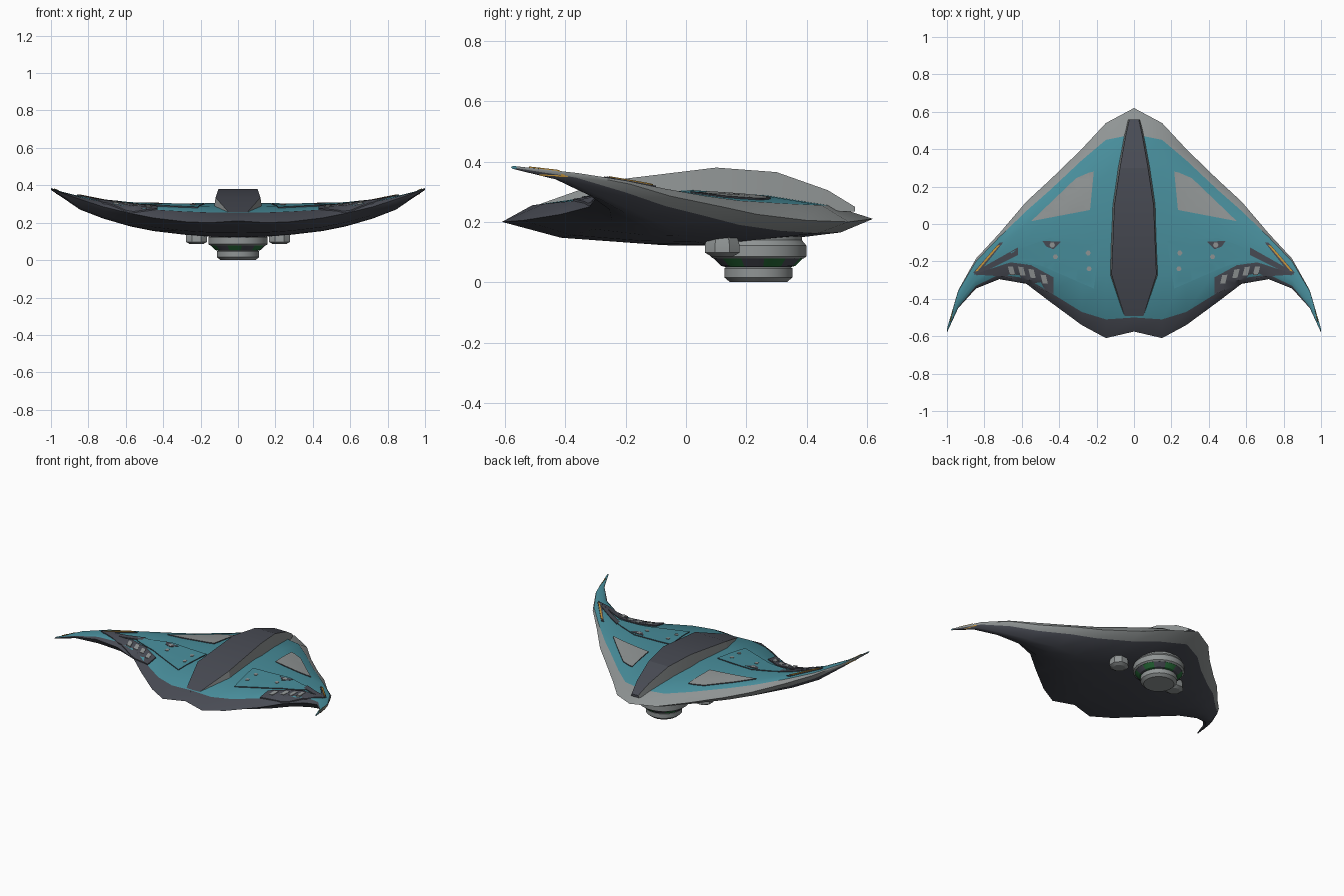
import bpy, bmesh, math
from mathutils import Vector
from mathutils.bvhtree import BVHTree

cube = bpy.data.objects.get("Cube")
if cube:
    bpy.data.objects.remove(cube, do_unlink=True)


def material(name, r, g, b):
    m = bpy.data.materials.new(name)
    m.use_nodes = True
    m.diffuse_color = (r, g, b, 1)
    m.node_tree.nodes["Principled BSDF"].inputs["Base Color"].default_value = (r, g, b, 1)
    return m


teal = material("teal", .065, .27, .33)
grey = material("light grey", .28, .30, .30)
dark = material("dark slate", .065, .07, .088)
green = material("green", .02, .15, .04)
orange = material("orange", .58, .30, .04)


def finish(name, bm, mats, angle=30):
    bmesh.ops.recalc_face_normals(bm, faces=bm.faces)
    mesh = bpy.data.meshes.new(name)
    bm.to_mesh(mesh)
    bm.free()
    for m in mats:
        mesh.materials.append(m)
    mesh.shade_smooth()
    mesh.set_sharp_from_angle(angle=math.radians(angle))
    obj = bpy.data.objects.new(name, mesh)
    bpy.context.collection.objects.link(obj)
    return obj


def loft(rings, rule, cap=(0, 0)):
    """Skin closed rings; rule(segment, strip) gives the material index."""
    bm = bmesh.new()
    loops = [[bm.verts.new(p) for p in ring] for ring in rings]
    n = len(rings[0])
    for k, (a, b) in enumerate(zip(loops, loops[1:])):
        for i in range(n):
            j = (i + 1) % n
            bm.faces.new((a[i], a[j], b[j], b[i])).material_index = rule(k, i)
    for loop, m in zip((loops[0], loops[-1]), cap):
        bm.faces.new(loop).material_index = m
    return bm


# Hull: x, rear edge, rear lip, front lip, front edge, then heights of edge, lip, crown, keel
stations = [
    (0, -.575, -.50, .48, .62, .21, .255, .305, .12),
    (.15, -.61, -.51, .45, .54, .20, .255, .305, .125),
    (.28, -.54, -.47, .34, .40, .205, .26, .30, .135),
    (.45, -.415, -.365, .18, .235, .225, .27, .30, .155),
    (.575, -.32, -.29, .07, .12, .25, .285, .305, .18),
    (.72, -.295, -.27, -.07, -.05, .285, .31, .32, .222),
    (.845, -.345, -.33, -.20, -.185, .325, .337, .342, .27),
    (.94, -.45, -.445, -.36, -.355, .358, .362, .365, .335),
    (1, -.58, -.578, -.562, -.56, .381, .384, .385, .375),
]


def hull_ring(st, side):
    x, re, rl, fl, fe, ze, zl, zt, zb = st
    pts = [(re, ze), (rl, zl)]
    pts += [(rl + (fl - rl) * t, zl + (zt - zl) * k) for t, k in ((.25, .7), (.55, 1), (.8, .65))]
    pts += [(fl, zl), (fe, ze)]
    pts += [(re + (fe - re) * t, ze + (zb - ze) * k) for t, k in ((.91, .5), (.6, 1), (.42, .97), (.17, .7))]
    return [(x * side, y, z) for y, z in pts]


rings = [hull_ring(s, -1) for s in reversed(stations[1:])] + [hull_ring(s, 1) for s in stations]
strip_colours = [2, 0, 0, 0, 0, 1, 1, 2, 2, 2, 2]
bm = loft(rings, lambda k, i: strip_colours[i])
bmesh.ops.recalc_face_normals(bm, faces=bm.faces)
surface = BVHTree.FromBMesh(bm)
finish("hull", bm, [teal, grey, dark], 40)

# Spine canopy: y, base half width, top half width, top height
spine = [(-.51, .05, .045, .25), (-.27, .135, .12, .335), (.1, .12, .105, .38),
         (.3, .09, .075, .365), (.47, .055, .045, .305), (.56, .03, .025, .25)]
rings = [[(-b, y, .235), (-t, y, z), (t, y, z), (b, y, .235)] for y, b, t, z in spine]
finish("spine_canopy", loft(rings, lambda k, i: 0 if i == 1 else 1), [dark, grey], 15)


def drape(p):
    hit = surface.ray_cast(Vector((p.x, p.y, 1)), Vector((0, 0, -1)))[0]
    return hit or surface.find_nearest(Vector((p.x, p.y, .35)))[0]


def plate(name, outline, mats, lift=.006, border=0):
    """Thin plate laid on the hull, with an optional inset centre; made for both sides."""
    for side, label in ((1, "left"), (-1, "right")):
        bm = bmesh.new()
        face = bm.faces.new([bm.verts.new((x * side, y, 0)) for x, y in outline])
        if border:
            bmesh.ops.inset_individual(bm, faces=[face], thickness=border, use_even_offset=True)
            face.material_index = 1
        bmesh.ops.triangulate(bm, faces=bm.faces[:])
        for axis in (Vector((1, 0, 0)), Vector((0, 1, 0))):
            for step in range(-16, 17):
                bmesh.ops.bisect_plane(bm, geom=bm.verts[:] + bm.edges[:] + bm.faces[:],
                                       plane_co=axis * step * .06, plane_no=axis)
        for v in bm.verts:
            v.co = drape(v.co) - Vector((0, 0, .003))
        made = bmesh.ops.extrude_face_region(bm, geom=bm.faces[:], use_keep_orig=True)["geom"]
        for v in made:
            if isinstance(v, bmesh.types.BMVert):
                v.co.z += lift + .003
        finish(label + "_" + name, bm, mats)


def spot(cx, cy, r, sides=6):
    return [(cx + r * math.cos(a * math.tau / sides), cy + r * math.sin(a * math.tau / sides))
            for a in range(sides)]


# Framed windows and panels on the wings
plate("front_window", [(.215, .28), (.24, .275), (.31, .245), (.55, .015), (.235, .075)],
      [dark, grey], border=.018)
plate("wing_panel", [(.178, -.09), (.45, -.075), (.66, -.15), (.64, -.19), (.49, -.225), (.215, -.345)],
      [dark, teal], border=.02)
plate("wing_spar", [(.62, -.125), (.86, -.26), (.84, -.275), (.62, -.165)], [dark])
plate("engine_panel", [(.86, -.27), (.66, -.205), (.55, -.22), (.43, -.285), (.43, -.375),
                       (.56, -.325), (.70, -.28)], [dark], lift=.007)

# Engine vents
for i, (x, y) in enumerate(((.655, -.25), (.60, -.252), (.545, -.265), (.48, -.295))):
    plate("vent_%d" % (i + 1), [(x - .02, y - .024), (x + .008, y - .022), (x + .02, y + .024),
                                (x - .008, y + .022)], [grey], lift=.009)

# Panel studs and hatch
for i, (x, y) in enumerate(((.245, -.155), (.24, -.24), (.42, -.175))):
    plate("stud_%d" % (i + 1), spot(x, y, .014), [grey], lift=.009)
plate("hatch", [(.39, -.095), (.49, -.09), (.47, -.12), (.43, -.135)], [dark], lift=.008)
plate("hatch_stud", spot(.437, -.112, .015), [grey], lift=.0095)

# Orange wing stripes
plate("stripe_backing", [(.70, -.10), (.72, -.10), (.86, -.26), (.82, -.25)], [dark], lift=.005)
plate("wing_stripe", [(.715, -.11), (.735, -.118), (.85, -.255), (.835, -.25)], [orange], lift=.009)
plate("tip_stripe", [(.952, -.39), (.961, -.40), (.985, -.52), (.98, -.52)], [orange], lift=.004)


def turned(name, centre, profile, sides, rule, mats, cap=(0, 0)):
    rings = [[(centre[0] + r * math.cos((i + .5) * math.tau / sides),
               centre[1] + r * math.sin((i + .5) * math.tau / sides), z)
              for i in range(sides)] for r, z in profile]
    finish(name, loft(rings, rule, cap), mats)


# Belly turret: foot, banded green cone and collar
middle = (0, .24)
turned("turret_foot", middle, [(.095, 0), (.114, .016), (.114, .046), (.105, .052)], 24,
       lambda k, i: 0, [grey])
turned("turret_band", middle, [(.108, .05), (.124, .054), (.15, .08)], 24,
       lambda k, i: 0 if i % 4 < 2 else 1, [green, dark], (1, 1))
turned("turret_collar", middle, [(.15, .078), (.16, .085), (.16, .122), (.145, .14), (.145, .16)], 24,
       lambda k, i: 0, [grey])

# Belly pods
for side, label in ((1, "left"), (-1, "right")):
    turned(label + "_belly_pod", (.222 * side, .12),
           [(.04, .086), (.062, .098), (.062, .125), (.05, .16)], 8, lambda k, i: 0, [grey])
